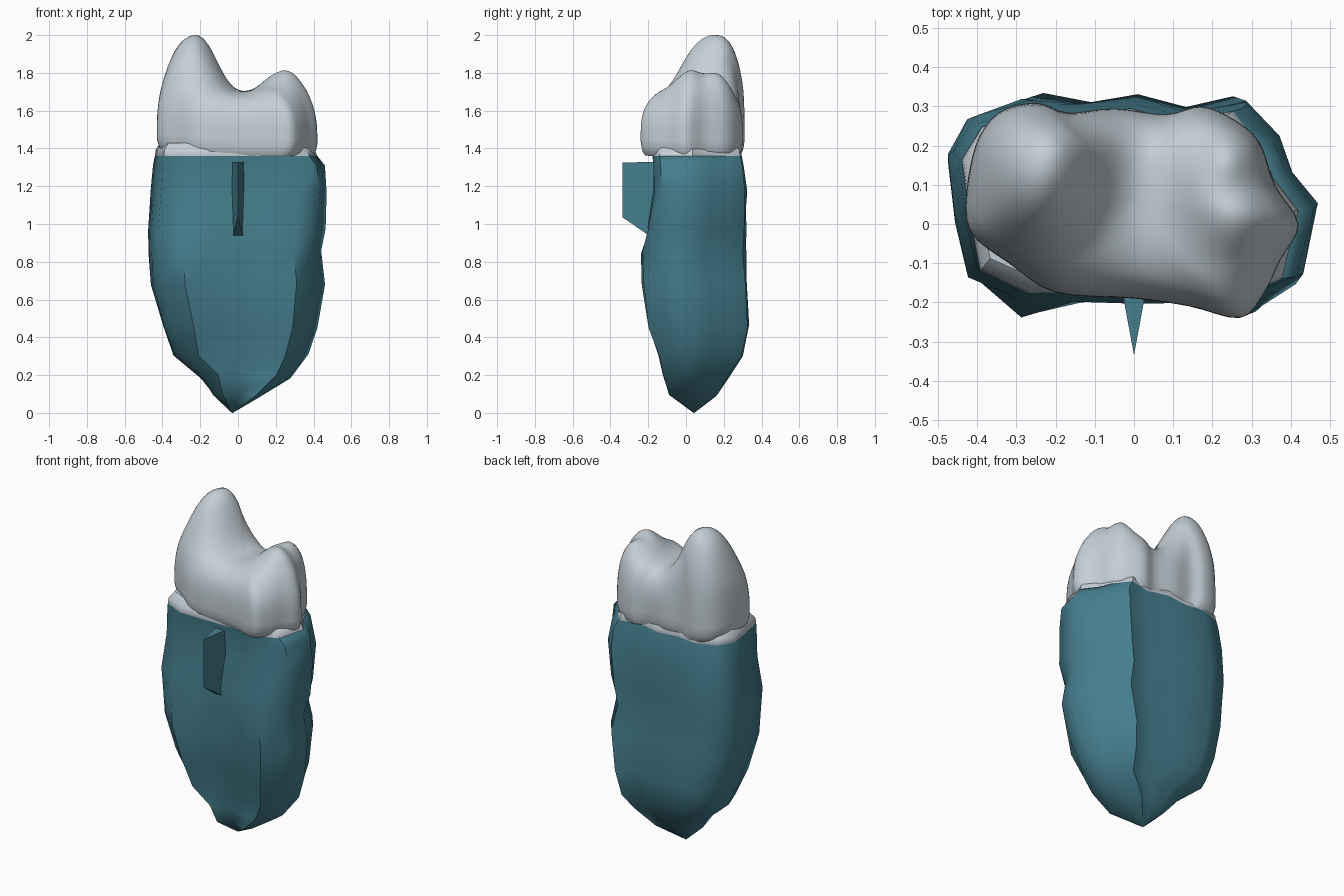
import bpy, bmesh, math, random
from mathutils import Vector

if "Cube" in bpy.data.objects:
    bpy.data.objects.remove(bpy.data.objects["Cube"])

random.seed(4)


def material(name, rgb):
    m = bpy.data.materials.new(name)
    m.diffuse_color = (*rgb, 1)
    m.use_nodes = True
    m.node_tree.nodes["Principled BSDF"].inputs["Base Color"].default_value = m.diffuse_color
    return m


teal = material("root_teal", (0.06, 0.21, 0.27))
enamel = material("enamel_grey", (0.55, 0.62, 0.67))


def make_object(name, rings, angle, mat):
    """Skin a stack of closed rings and cap both ends."""
    bm = bmesh.new()
    loops = [[bm.verts.new(p) for p in r] for r in rings]
    n = len(loops[0])
    for a, b in zip(loops, loops[1:]):
        for i in range(n):
            j = (i + 1) % n
            bm.faces.new((a[i], a[j], b[j], b[i]))
    bm.faces.new(loops[0][::-1])
    bm.faces.new(loops[-1])
    bmesh.ops.remove_doubles(bm, verts=bm.verts, dist=1e-5)
    bmesh.ops.recalc_face_normals(bm, faces=bm.faces)
    me = bpy.data.meshes.new(name)
    bm.to_mesh(me)
    bm.free()
    ob = bpy.data.objects.new(name, me)
    bpy.context.collection.objects.link(ob)
    me.materials.append(mat)
    bpy.ops.object.select_all(action='DESELECT')
    ob.select_set(True)
    bpy.context.view_layer.objects.active = ob
    if angle:
        bpy.ops.object.shade_smooth_by_angle(angle=math.radians(angle))
    return ob


# Root cross-section, in units of its own half width and depth
section = [(-.89, -.58), (-.6, -1), (-.3, -.86), (0, -.80), (.35, -.82), (.68, -.98),
           (.9, -.6), (1, -.1), (.85, .25), (.77, .6), (.61, .97), (.3, .86),
           (0, 1), (-.3, .93), (-.58, 1), (-.88, .8), (-1, .45), (-.96, -.1)]


def root_ring(z, xl, xr, yf, yb, jitter=0):
    ring = []
    for u, v in section:
        if z > .9 and v < -.5:            # the front is flat near the top
            v = -.99 if abs(u) < .7 else (-.83 if u > 0 else -.74)
        x = (xl + xr) / 2 + u * (xr - xl) / 2
        y = (yf + yb) / 2 + v * (yb - yf) / 2
        r = lambda: random.uniform(-jitter, jitter)
        ring.append((x + r(), y + r(), z + 2 * r()))
    return ring


# Root: z, left, right, front, back
levels = [(.00, -.032, -.028, .040, .044), (.10, -.13, .14, -.09, .17),
          (.19, -.20, .28, -.12, .23), (.31, -.345, .37, -.15, .30),
          (.46, -.40, .415, -.20, .33), (.68, -.465, .465, -.235, .32),
          (.85, -.475, .435, -.24, .315), (.97, -.48, .46, -.20, .315),
          (1.18, -.465, .475, -.17, .32), (1.31, -.45, .46, -.175, .305),
          (1.36, -.44, .42, -.18, .295)]
make_object("root", [root_ring(*l, jitter=.006 if .05 < l[0] < 1.3 else 0)
                     for l in levels], 55, teal)

# Pale neck between root and crown
make_object("neck", [root_ring(1.34, -.43, .41, -.172, .288),
                     root_ring(1.36, -.44, .42, -.18, .295),
                     root_ring(1.395, -.435, .405, -.175, .288),
                     root_ring(1.43, -.41, .37, -.14, .26)], 40, enamel)

# Locating key: a wedge on the front of the root
make_object("key_fin", [[(-.036, -.14, 1.33), (.036, -.14, 1.33), (0, -.335, 1.325)],
                        [(-.036, -.14, .90), (.036, -.14, .90), (0, -.335, 1.035)]],
            0, teal)

# Crown outline seen from above
outline = [(-.43, .05), (-.405, .2), (-.345, .285), (-.25, .31), (-.17, .285),
           (-.05, .295), (.08, .28), (.17, .30), (.25, .27), (.32, .21),
           (.36, .1), (.42, 0), (.375, -.09), (.33, -.18), (.27, -.24),
           (.14, -.21), (0, -.19), (-.2, -.175), (-.32, -.10), (-.41, -.03)]


def rounded(pts, steps=4):
    """Closed smooth curve through the points."""
    P = [Vector(p) for p in pts]
    n, out = len(P), []
    for i in range(n):
        a, b, c, d = P[i - 1], P[i], P[(i + 1) % n], P[(i + 2) % n]
        for k in range(steps):
            t = k / steps
            out.append(.5 * (2 * b + (c - a) * t + (2 * a - 5 * b + 4 * c - d) * t * t
                             + (3 * b - a - 3 * c + d) * t ** 3))
    return out


# Cusps: x, y, height, width left / right, depth front / back
cusps = [(-.265, .185, .42, .19, .175, .24, .17),
         (.265, .09, .145, .14, .15, .19, .20),
         (.27, .0, .025, .06, .07, .07, .07),
         (.26, .19, .04, .06, .07, .07, .08)]


def surface(x, y):
    h = .305 - .015 * math.exp(-((x - .02) / .1) ** 2)
    for cx, cy, a, wl, wr, df, db in cusps:
        dx = (x - cx) / (wl if x < cx else wr)
        dy = (y - cy) / (df if y < cy else db)
        h += a * math.exp(-(dx * dx + dy * dy) ** 1.4)
    return h


# Crown: tucked under-lip, sloping walls, then the cusped biting surface
curve = rounded(outline)
centre = Vector((0, .07))
stages = [(.84, 0, -.03), (.92, 0, -.045), (.965, 0, -.025), (.985, 0, 0)]
N = 34
for i in range(N + 1):
    t = i / N
    a = math.pi / 2 * t * t * (3 - 2 * t)
    stages.append((max(math.cos(a), 0) ** .62 if i < N else .004, math.sin(a) ** .6, .03))
rings = []
for s, f, dz in stages:
    ring = []
    for p in curve:
        q = centre + s * (p - centre)
        wave = .006 * math.sin(9 * q.x + 5 * q.y) - .035 * q.x
        z = 1.41 + (dz + wave) * (1 - f) + surface(q.x, q.y) * f
        ring.append([q.x, q.y, z])
    rings.append(ring)
top = max(p[2] for r in rings for p in r)
for r in rings:
    for p in r:
        if p[2] > 1.7:
            p[2] = 1.7 + (p[2] - 1.7) * .3 / (top - 1.7)
make_object("crown", rings, 50, enamel)
